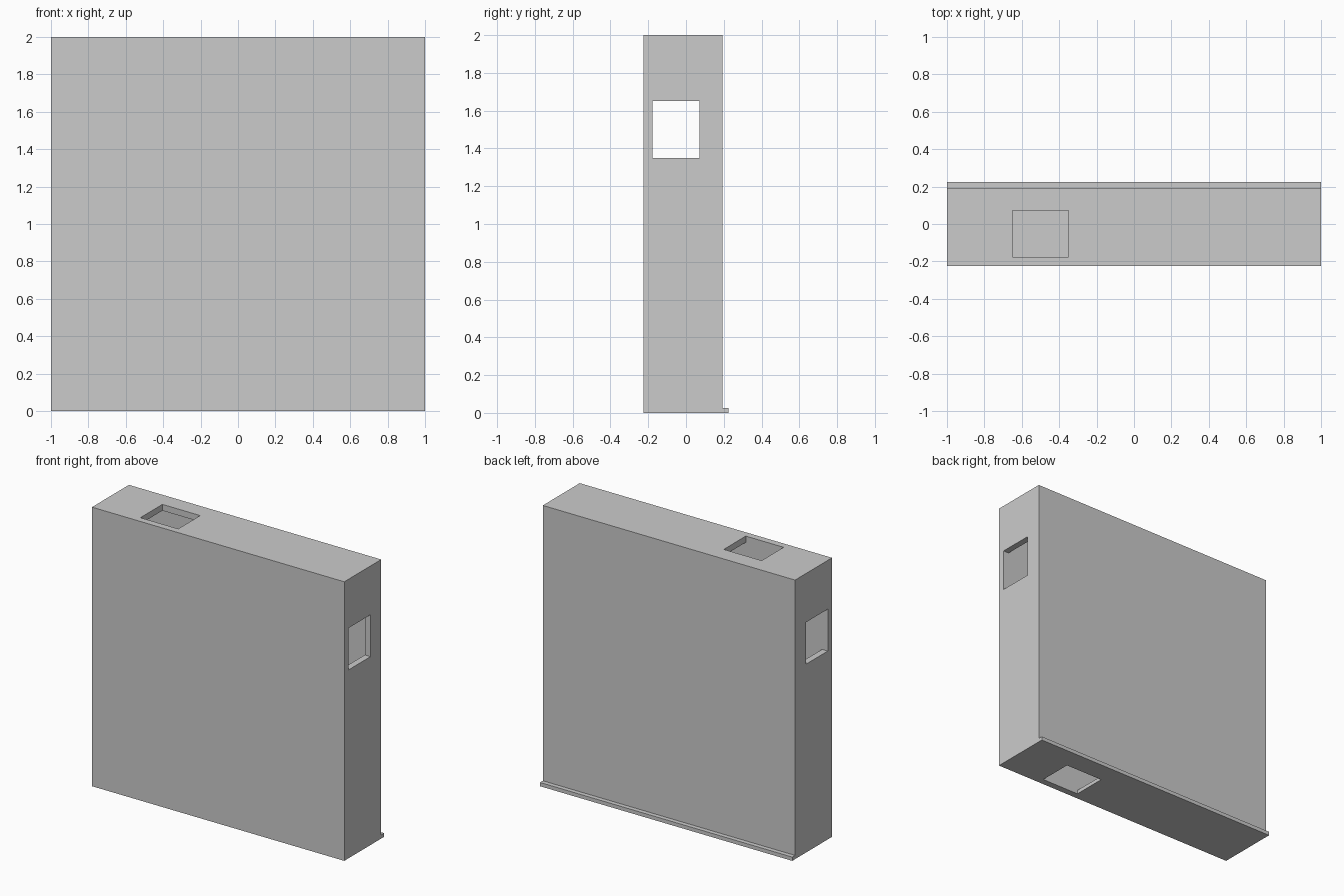
import bpy, bmesh

if "Cube" in bpy.data.objects:
    bpy.data.objects.remove(bpy.data.objects["Cube"])


def extrude_x(name, profile, x0, x1):
    """Solid made by sweeping a (y, z) profile along x."""
    bm = bmesh.new()
    face = bm.faces.new([bm.verts.new((x0, y, z)) for y, z in profile])
    new = bmesh.ops.extrude_face_region(bm, geom=[face])["geom"]
    bmesh.ops.translate(bm, vec=(x1 - x0, 0, 0),
                        verts=[v for v in new if isinstance(v, bmesh.types.BMVert)])
    bmesh.ops.recalc_face_normals(bm, faces=bm.faces)
    mesh = bpy.data.meshes.new(name)
    bm.to_mesh(mesh)
    bm.free()
    obj = bpy.data.objects.new(name, mesh)
    bpy.context.collection.objects.link(obj)
    return obj


def cut(target, name, x, y, z):
    """Subtract a box given by its ranges."""
    cutter = extrude_x(name, [(y[0], z[0]), (y[1], z[0]), (y[1], z[1]), (y[0], z[1])], *x)
    cutter.hide_render = True
    mod = target.modifiers.new(name, "BOOLEAN")
    mod.operation = "DIFFERENCE"
    mod.solver = "EXACT"
    mod.object = cutter
    bpy.context.view_layer.objects.active = target
    bpy.ops.object.modifier_apply(modifier=mod.name)
    bpy.data.objects.remove(cutter)


WALL = 0.045                    # shell thickness
FRONT, BACK, LIP = -0.225, 0.193, 0.225
BASE = 0.027                    # base plate thickness
HOLE_Y = (-0.177, 0.072)

# Wall block with the base lip along the back
wall = extrude_x("hollow_wall", [(FRONT, 0), (LIP, 0), (LIP, BASE),
                                 (BACK, BASE), (BACK, 2), (FRONT, 2)], -1, 1)

# Hollow interior
cut(wall, "cavity", (-1 + WALL, 1 - WALL), (HOLE_Y[0], BACK - WALL), (BASE, 2 - WALL))

# Openings: both ends, top and bottom
cut(wall, "right_opening", (0.9, 1.1), HOLE_Y, (1.35, 1.65))
cut(wall, "left_opening", (-1.1, -0.9), HOLE_Y, (1.35, 1.65))
cut(wall, "top_opening", (-0.65, -0.35), HOLE_Y, (1.9, 2.1))
cut(wall, "bottom_opening", (0.35, 0.65), HOLE_Y, (-0.1, 0.1))
